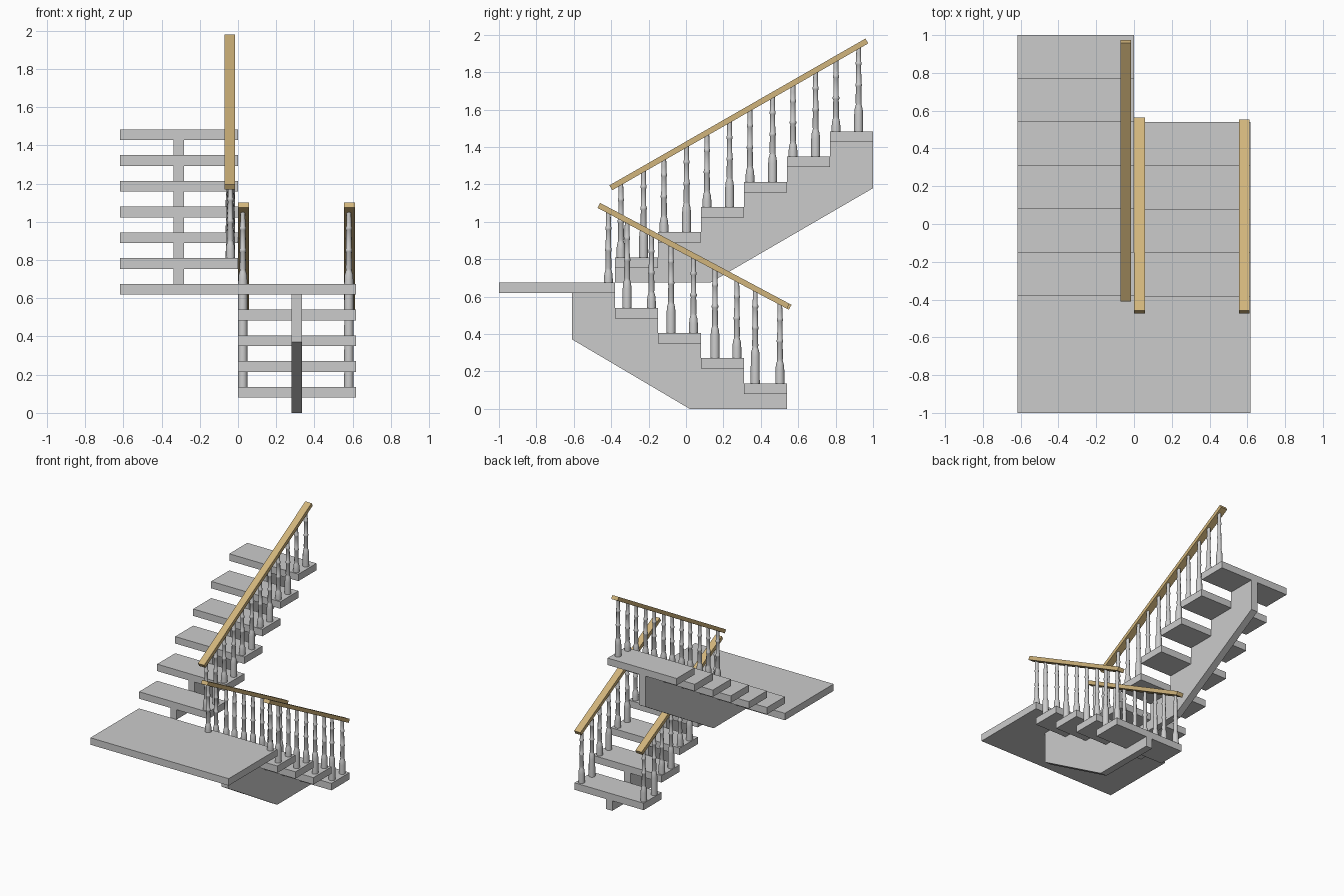
import bpy, math
from mathutils import Vector

if "Cube" in bpy.data.objects:
    bpy.data.objects.remove(bpy.data.objects["Cube"])

RUN, RISE, THICK = 0.23, 0.1347, 0.056
W = 0.617

wood = bpy.data.materials.new("wood")
wood.diffuse_color = (0.64, 0.46, 0.2, 1)
wood.use_nodes = True
wood.node_tree.nodes["Principled BSDF"].inputs["Base Color"].default_value = wood.diffuse_color


def mesh_obj(name, verts, faces):
    me = bpy.data.meshes.new(name)
    me.from_pydata(verts, [], faces)
    me.update()
    ob = bpy.data.objects.new(name, me)
    bpy.context.collection.objects.link(ob)
    # consistent outward normals
    import bmesh
    bm = bmesh.new()
    bm.from_mesh(me)
    bmesh.ops.recalc_face_normals(bm, faces=bm.faces)
    bm.to_mesh(me)
    bm.free()
    return ob


def extrude_x(name, profile, x0, x1):
    """Extrude a (y, z) outline between two x positions."""
    n = len(profile)
    verts = [(x, y, z) for x in (x0, x1) for y, z in profile]
    faces = [list(range(n)), list(range(n, 2 * n))]
    faces += [[i, (i + 1) % n, (i + 1) % n + n, i + n] for i in range(n)]
    return mesh_obj(name, verts, faces)


def slab(name, x0, x1, y0, y1, top):
    return extrude_x(name, [(y0, top - THICK), (y1, top - THICK), (y1, top), (y0, top)], x0, x1)


def handrail(name, x, a, b, width=0.056, thick=0.03):
    a, b = Vector(a), Vector(b)
    d = (b - a).normalized()
    n = Vector((-d.y, d.x)) * thick / 2
    ob = extrude_x(name, [tuple(p) for p in (a - n, b - n, b + n, a + n)], x - width / 2, x + width / 2)
    ob.data.materials.append(wood)


def baluster(name, x, y, foot, top, sides=12):
    """Turned post: details hang at fixed distances below the rail, base is cut by the tread."""
    prof = [(0, .012), (.05, .013), (.085, .0135), (.09, .0165), (.1, .0165), (.105, .0135),
            (.2, .0145), (.205, .0175), (.215, .0175), (.22, .0145), (.305, .0165),
            (.312, .0145), (.322, .017), (.338, .0215), (.365, .0235)]
    rings = [(top - d, r) for d, r in prof] + [(foot - 0.01, .0245)]
    verts, faces = [], []
    for z, r in rings:
        for s in range(sides):
            t = 2 * math.pi * s / sides
            verts.append((x + r * math.cos(t), y + r * math.sin(t), z))
    for k in range(len(rings) - 1):
        for s in range(sides):
            t = (s + 1) % sides
            faces.append([k * sides + s, k * sides + t, (k + 1) * sides + t, (k + 1) * sides + s])
    faces += [list(range(sides)), list(range(len(verts) - sides, len(verts)))]
    ob = mesh_obj(name, verts, faces)
    bpy.ops.object.select_all(action='DESELECT')
    ob.select_set(True)
    bpy.context.view_layer.objects.active = ob
    bpy.ops.object.shade_smooth_by_angle(angle=math.radians(35))


def on_line(a, b, y):
    return a[1] + (b[1] - a[1]) * (y - a[0]) / (b[0] - a[0])


# landing
LAND = 0.675
slab("landing", -W, W, -1, -0.38, LAND)

# lower flight treads and stepped central stringer
lower = [(0.54, 0), (0.02, 0), (-0.61, 0.372), (-0.61, LAND - THICK), (-0.38, LAND - THICK)]
for i in range(4):
    y0, top = -0.38 + RUN * i, LAND - RISE * (i + 1)
    slab(f"lower_tread_{4 - i}", 0, W, y0, y0 + RUN, top)
    lower += [(y0, top - THICK), (y0 + RUN, top - THICK)]
extrude_x("lower_stringer", lower, 0.28, 0.336)

# upper flight treads and stepped central stringer
upper = [(1.0, 1.18), (0.13, LAND), (-0.38, LAND)]
for i in range(6):
    y0, top = -0.38 + RUN * i, LAND + RISE * (i + 1)
    slab(f"upper_tread_{i + 1}", -W, 0, y0, y0 + RUN, top)
    upper += [(y0, top - THICK), (y0 + RUN, top - THICK)]
extrude_x("upper_stringer", upper, -0.338, -0.282)

# upper handrail with two balusters per tread
ua, ub = (-0.402, 1.182), (0.967, 1.967)
handrail("upper_handrail", -0.043, ua, ub)
for i in range(6):
    for j, off in enumerate((0.032, 0.153)):
        y = -0.38 + RUN * i + off
        baluster(f"upper_baluster_{2 * i + j + 1}", -0.04, y, LAND + RISE * (i + 1), on_line(ua, ub, y))

# lower handrails on both sides, one baluster on the landing and two per tread
la, lb = (-0.466, 1.088), (0.548, 0.548)
for side, x, post_x, end in (("inner", 0.029, 0.025, 0.557), ("outer", 0.583, 0.58, 0.546)):
    handrail(f"lower_{side}_handrail", x, la, (end, on_line(la, lb, end)))
    spots = [(-0.415, 0), (-0.315, 1), (-0.185, 1), (-0.08, 2), (0.04, 2),
             (0.155, 3), (0.272, 3), (0.37, 4), (0.502, 4)]
    for k, (y, step) in enumerate(spots):
        baluster(f"lower_{side}_baluster_{k + 1}", post_x, y, LAND - RISE * step, on_line(la, lb, y))
